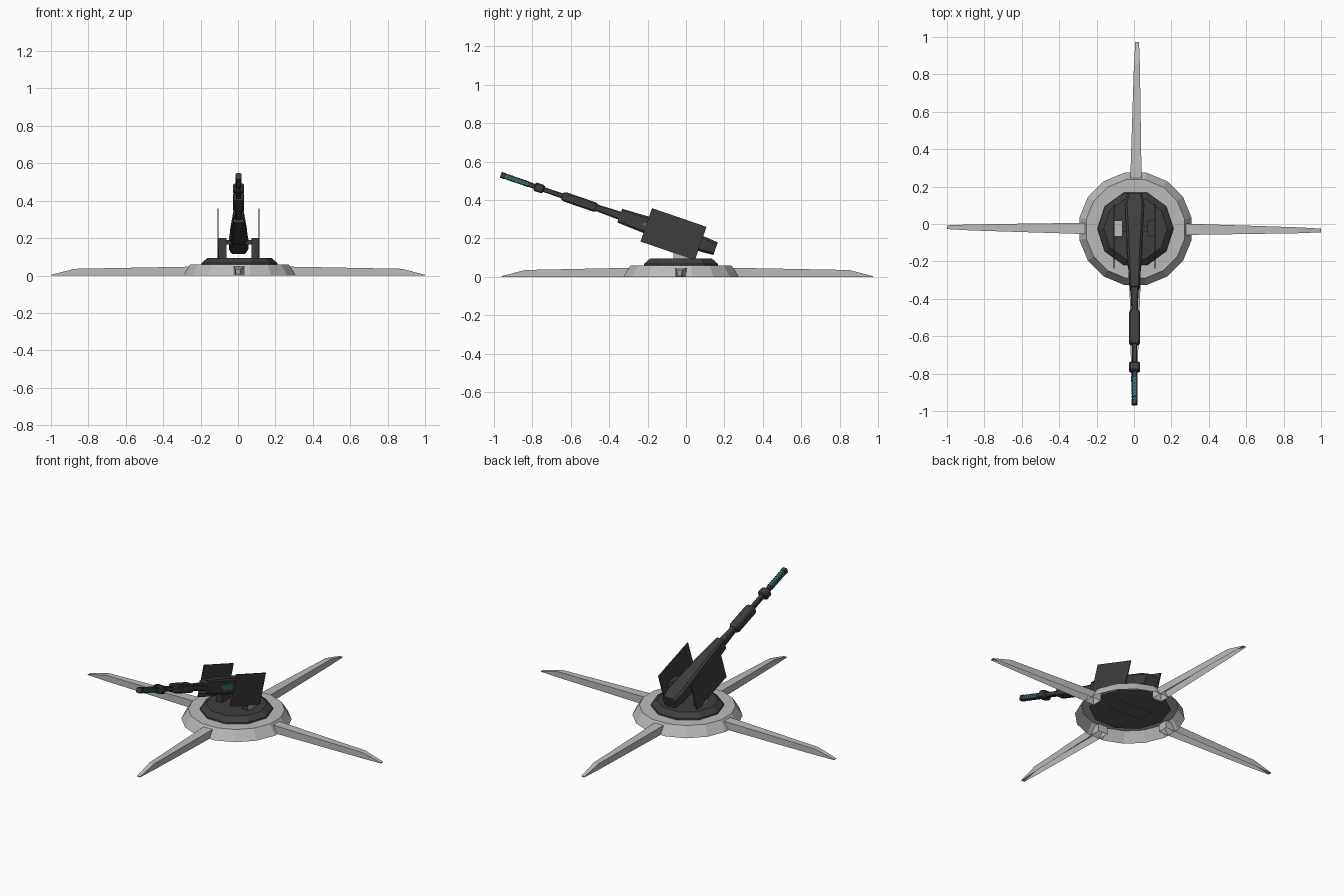
import bpy, bmesh, math
from mathutils import Vector

if "Cube" in bpy.data.objects:
    bpy.data.objects.remove(bpy.data.objects["Cube"])


def mat(name, r, g, b):
    m = bpy.data.materials.new(name)
    m.diffuse_color = (r, g, b, 1)
    m.use_nodes = True
    m.node_tree.nodes["Principled BSDF"].inputs["Base Color"].default_value = m.diffuse_color
    return m


LIGHT = mat("light_grey", 0.50, 0.50, 0.50)
DARK = mat("dark_grey", 0.048, 0.048, 0.048)
MID = mat("mid_grey", 0.10, 0.10, 0.10)
TEAL = mat("teal", 0.04, 0.16, 0.19)

CX, CY = 0.008, -0.026           # centre of the base
ANG = math.radians(19)           # gun elevation
S, C = math.sin(ANG), math.cos(ANG)


def make(name, verts, faces, *mats):
    me = bpy.data.meshes.new(name)
    me.from_pydata([tuple(v) for v in verts], [], faces)
    bm = bmesh.new()
    bm.from_mesh(me)
    bmesh.ops.recalc_face_normals(bm, faces=bm.faces)
    bm.to_mesh(me)
    bm.free()
    for m in mats:
        me.materials.append(m)
    ob = bpy.data.objects.new(name, me)
    bpy.context.collection.objects.link(ob)
    return ob


def loft(name, rings, mats, cap0=True, cap1=True):
    n = len(rings[0])
    verts = [v for r in rings for v in r]
    faces = [(k * n + i, k * n + (i + 1) % n, (k + 1) * n + (i + 1) % n, (k + 1) * n + i)
             for k in range(len(rings) - 1) for i in range(n)]
    if cap0:
        faces.append(tuple(range(n))[::-1])
    if cap1:
        faces.append(tuple(range((len(rings) - 1) * n, len(rings) * n)))
    return make(name, verts, faces, mats)


def lathe(name, prof, n, mat_, turn=0.0, cap0=True, cap1=True):
    rings = [[(CX + r * math.cos(turn + math.tau * i / n),
               CY + r * math.sin(turn + math.tau * i / n), z) for i in range(n)]
             for r, z in prof]
    return loft(name, rings, mat_, cap0, cap1)


def gun_pt(x, u, v):
    # u runs along the barrel, v is up across it
    return Vector((0.003 + x, -u * C + v * S, 0.2 + u * S + v * C))


def gun_loft(name, sections, mat_, ch=0.3):
    rings = []
    for u, w, h in sections:
        c = ch * min(w, h)
        prof = [(w, c - h), (w, h - c), (w - c, h), (c - w, h),
                (-w, h - c), (-w, c - h), (c - w, -h), (w - c, -h)]
        rings.append([gun_pt(x, u, v) for x, v in prof])
    return loft(name, rings, mat_)


def box(name, x0, x1, y0, y1, z0, z1, mat_):
    return loft(name, [[(x0, y0, z), (x1, y0, z), (x1, y1, z), (x0, y1, z)]
                       for z in (z0, z1)], mat_)


def gun_box(name, x0, x1, u0, u1, v0, v1, mat_):
    return loft(name, [[gun_pt(x0, u, v0), gun_pt(x1, u, v0), gun_pt(x1, u, v1), gun_pt(x0, u, v1)]
                       for u in (u0, u1)], mat_)


# Base: open-bottomed sloped ring
lathe("base_ring", [(0.306, 0), (0.268, 0.06), (0.19, 0.06)], 16, LIGHT,
      math.pi / 16, False, False)

# Turntable with its underside plate and hatch
lathe("turntable", [(0.205, 0.055), (0.202, 0.068), (0.17, 0.095)], 10, DARK)
lathe("underside_plate", [(0.225, 0.046), (0.225, 0.056)], 10, MID)
box("underside_hatch", CX - 0.11, CX + 0.11, CY - 0.05, CY + 0.05, 0.041, 0.047, MID)

# Four tapered legs, open underneath
for name, deg, length in (("right_leg", 0, 0.992), ("back_leg", 90, 1.0),
                          ("left_leg", 180, 1.007), ("front_leg", 270, 0.935)):
    a = math.radians(deg - 0.5)
    d, p = Vector((math.cos(a), math.sin(a), 0)), Vector((-math.sin(a), math.cos(a), 0))
    o = Vector((CX, CY, 0))
    verts = []
    for r, w, z in ((0.235, 0.031, 0.048), (length - 0.125, 0.016, 0.036), (length, 0.010, 0.004)):
        for s, h in ((-1, 0), (-1, z), (1, z), (1, 0)):
            verts.append(o + d * r + p * (s * w) + Vector((0, 0, h)))
    faces = [(k + i, k + i + 1, k + i + 5, k + i + 4) for k in (0, 4) for i in range(3)]
    make(name, verts, faces + [(0, 1, 2, 3), (8, 9, 10, 11)], LIGHT)

# Support posts (light outer cheeks) and tilted side shields
for side, s in (("right", 1), ("left", -1)):
    xa, xb = sorted((0.005 + s * 0.067, 0.005 + s * 0.108))
    post = box(side + "_post", xa, xb, -0.066, 0.018, 0.09, 0.2, DARK)
    post.data.materials.append(LIGHT)
    for f in post.data.polygons:
        if f.normal.x * s > 0.9 or (s < 0 and f.normal.z > 0.9):
            f.material_index = 1
    xa, xb = sorted((s * 0.106, s * 0.112))
    gun_box(side + "_shield", xa, xb, -0.081, 0.219, -0.092, 0.092, DARK)
box("axle", -0.09, 0.098, -0.04, -0.01, 0.165, 0.19, DARK)

# Gun body: wide at the rear, narrowing forward
gun_loft("gun_body", [(-0.163, 0.042, 0.035), (-0.10, 0.052, 0.040),
                      (0.20, 0.036, 0.046), (0.365, 0.027, 0.038)], DARK)

# Teal side windows on the body
for side, s in (("right", 1), ("left", -1)):
    verts = [gun_pt(s * (w + dx), u, v) for dx in (-0.004, 0.003)
             for u, v, w in ((0.10, 0, 0.043), (0.125, -0.017, 0.041), (0.215, -0.017, 0.035),
                             (0.24, 0, 0.034), (0.215, 0.017, 0.035), (0.125, 0.017, 0.041))]
    loft(side + "_window", [verts[:6], verts[6:]], TEAL)

# Barrel with sleeve, collar and ribbed teal muzzle
gun_loft("barrel_root", [(0.36, 0.022, 0.022), (0.50, 0.016, 0.017)], DARK)
gun_loft("barrel", [(0.48, 0.013, 0.013), (0.87, 0.013, 0.013)], DARK)
gun_loft("barrel_sleeve", [(0.49, 0.022, 0.020), (0.505, 0.030, 0.025),
                           (0.665, 0.030, 0.025), (0.68, 0.024, 0.020)], DARK)
gun_loft("barrel_collar", [(0.783, 0.022, 0.018), (0.79, 0.029, 0.023),
                           (0.828, 0.029, 0.023), (0.835, 0.022, 0.018)], DARK)
gun_loft("muzzle_coil", [(0.865, 0.0145, 0.0145), (1.0, 0.0145, 0.0145)], TEAL)
for i in range(8):
    u = 0.866 + i * 0.0182
    gun_loft("muzzle_rib_%d" % (i + 1), [(u, 0.0155, 0.0155), (u + 0.004, 0.0155, 0.0155)], DARK)
gun_loft("muzzle_tip", [(0.998, 0.016, 0.016), (1.02, 0.016, 0.016)], DARK)
